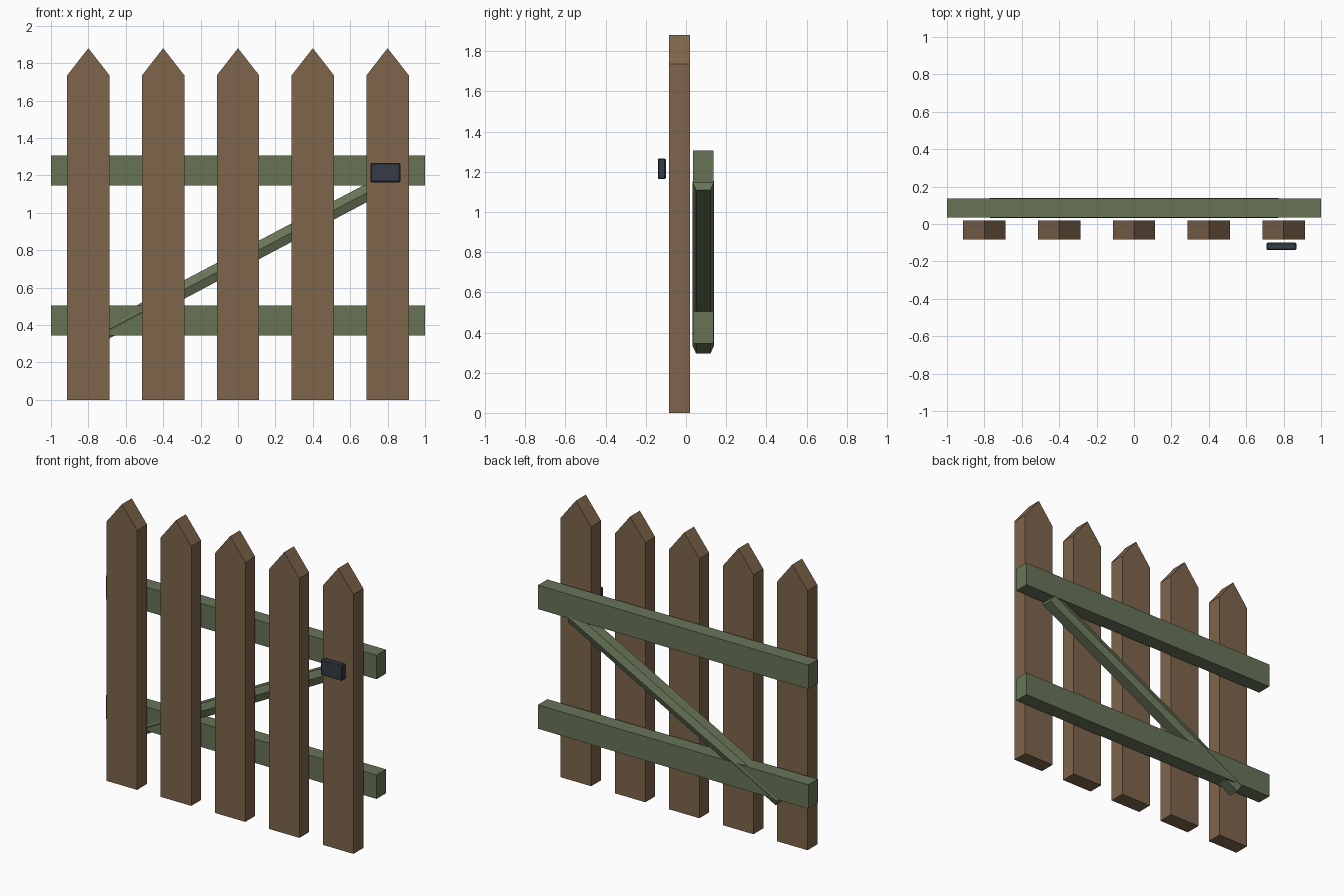
import bpy, bmesh, math
from mathutils import Matrix, Vector

cube = bpy.data.objects.get("Cube")
if cube:
    bpy.data.objects.remove(cube, do_unlink=True)


def material(name, rgb):
    m = bpy.data.materials.new(name)
    m.use_nodes = True
    m.diffuse_color = (*rgb, 1)
    m.node_tree.nodes["Principled BSDF"].inputs["Base Color"].default_value = (*rgb, 1)
    return m


brown = material("brown wood", (0.21, 0.13, 0.072))
green = material("green paint", (0.137, 0.175, 0.095))
iron = material("dark iron", (0.035, 0.045, 0.06))


def prism(name, outline, axis, depth, mat, matrix=Matrix()):
    """Extrude an outline by depth along an axis, centred on it."""
    bm = bmesh.new()
    half = Vector(axis) * depth / 2
    face = bm.faces.new([bm.verts.new(Vector(p) - half) for p in outline])
    ext = bmesh.ops.extrude_face_region(bm, geom=[face])["geom"]
    verts = [v for v in ext if isinstance(v, bmesh.types.BMVert)]
    bmesh.ops.translate(bm, verts=verts, vec=half * 2)
    bmesh.ops.recalc_face_normals(bm, faces=bm.faces)
    mesh = bpy.data.meshes.new(name)
    bm.to_mesh(mesh)
    bm.free()
    mesh.materials.append(mat)
    obj = bpy.data.objects.new(name, mesh)
    obj.matrix_world = matrix
    bpy.context.collection.objects.link(obj)
    return obj


def box(name, size, centre, mat):
    x, z = size[0] / 2, size[2] / 2
    outline = [(-x, 0, -z), (x, 0, -z), (x, 0, z), (-x, 0, z)]
    return prism(name, outline, (0, 1, 0), size[1], mat, Matrix.Translation(centre))


# Pointed pickets
w, shoulder, tip = 0.113, 1.735, 1.88
picket = [(-w, 0, 0), (w, 0, 0), (w, 0, shoulder), (0, 0, tip), (-w, 0, shoulder)]
for i in range(5):
    prism(f"picket_{i + 1}", picket, (0, 1, 0), 0.104, brown,
          Matrix.Translation((0.4 * (i - 2), -0.032, 0)))

# Horizontal rails behind the pickets
for name, z in (("lower_rail", 0.425), ("upper_rail", 1.225)):
    box(name, (2, 0.1, 0.16), (0, 0.086, z), green)

# Six-sided diagonal brace
y, f, h = 0.054, 0.036, 0.044
section = [(0, y, 0), (0, f, h), (0, -f, h), (0, -y, 0), (0, -f, -h), (0, f, -h)]
tilt = Matrix.Rotation(math.radians(-27.9), 4, 'Y')
prism("diagonal_brace", section, (1, 0, 0), 1.74, green,
      Matrix.Translation((0, 0.086, 0.742)) @ tilt)

# Latch plate with slightly eased edges
latch = box("latch", (0.16, 0.04, 0.104), (0.788, -0.12, 1.215), iron)
bevel = latch.modifiers.new("eased_edges", 'BEVEL')
bevel.width = 0.006
bevel.segments = 1
